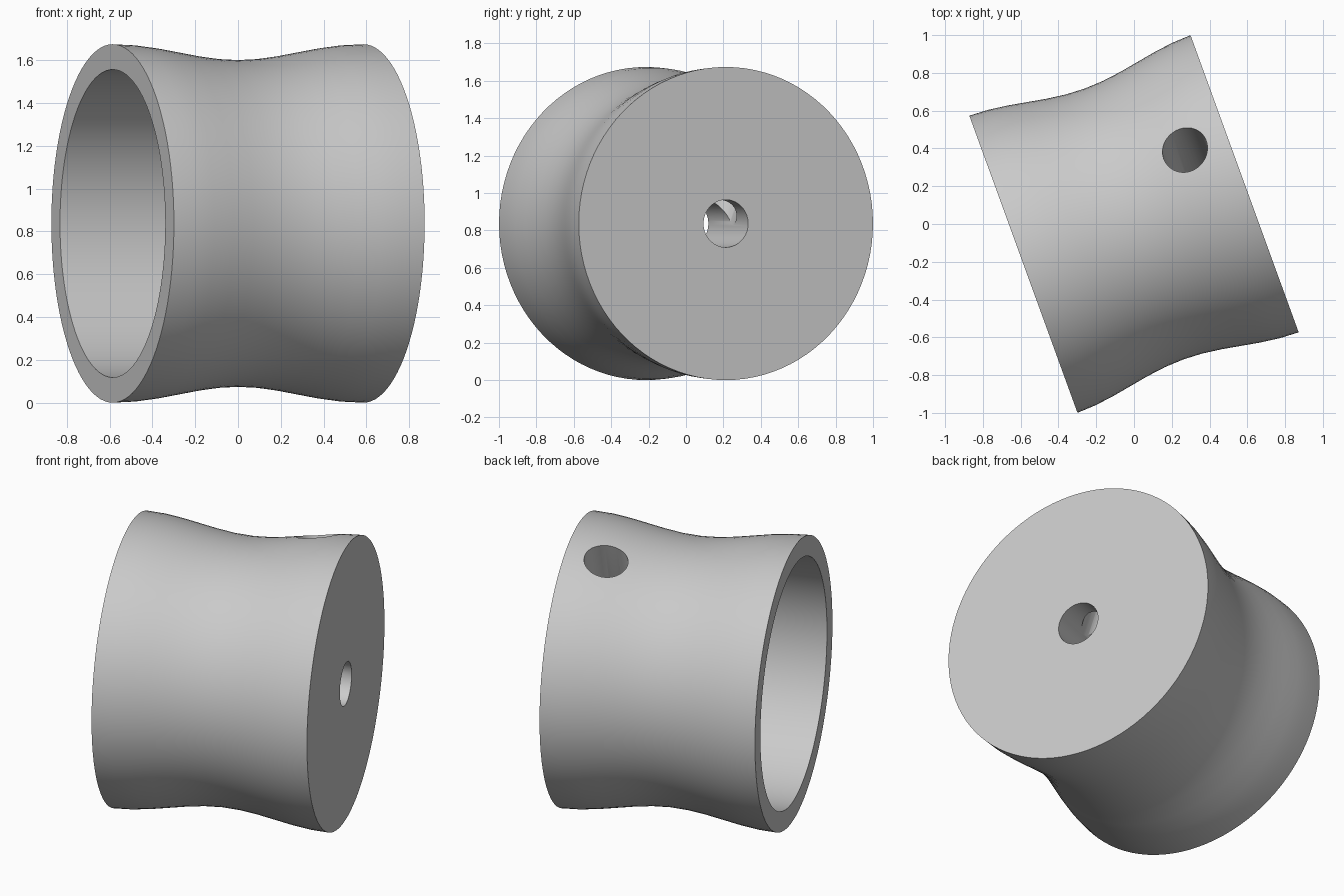
import bpy, bmesh, math
from mathutils import Matrix

if "Cube" in bpy.data.objects:
    bpy.data.objects.remove(bpy.data.objects["Cube"], do_unlink=True)

HALF = 0.623      # half length along the axis
RIM = 0.837       # radius at both ends
WAIST = 0.763     # radius in the middle
BORE = 0.719      # wide open bore
HOLE = 0.127      # narrow axial hole
TILT = math.radians(20)

grey = bpy.data.materials.new("plain_grey")
grey.use_nodes = True
colour = (0.59, 0.59, 0.59, 1)
grey.diffuse_color = colour
grey.node_tree.nodes["Principled BSDF"].inputs["Base Color"].default_value = colour


def outer_radius(a):
    mid, amp = (RIM + WAIST) / 2, (RIM - WAIST) / 2
    return mid - amp * math.cos(math.pi * a / HALF)


def make_object(name, bm):
    bmesh.ops.recalc_face_normals(bm, faces=bm.faces)
    mesh = bpy.data.meshes.new(name)
    bm.to_mesh(mesh)
    bm.free()
    mesh.materials.append(grey)
    obj = bpy.data.objects.new(name, mesh)
    bpy.context.collection.objects.link(obj)
    return obj


# Waisted body: closed (axis position, radius) profile turned about x
steps = 12
stations = [-HALF + 2 * HALF * i / steps for i in range(steps + 1)]
profile = [(a, outer_radius(a)) for a in stations]
profile += [(HALF, HOLE), (0, HOLE), (0, BORE), (-HALF, BORE)]
bm = bmesh.new()
verts = [bm.verts.new((a, 0, r)) for a, r in profile]
edges = [bm.edges.new((v, verts[(i + 1) % len(verts)])) for i, v in enumerate(verts)]
bmesh.ops.spin(bm, geom=verts + edges, cent=(0, 0, 0), axis=(1, 0, 0),
               angle=2 * math.pi, steps=96, use_merge=True)
bmesh.ops.remove_doubles(bm, verts=bm.verts, dist=1e-5)
body = make_object("waisted_body", bm)

# Radial side hole, running from the surface to the axial hole
bm = bmesh.new()
bmesh.ops.create_cone(bm, cap_ends=True, segments=64, radius1=0.122, radius2=0.122,
                      depth=1, matrix=Matrix.Translation((0.388, 0, 0.5)))
bmesh.ops.rotate(bm, verts=bm.verts, cent=(0, 0, 0), matrix=Matrix.Rotation(-TILT, 3, "X"))
cutter = make_object("side_hole_cutter", bm)
cutter.hide_render = True
cut = body.modifiers.new("side_hole", "BOOLEAN")
cut.operation = "DIFFERENCE"
cut.solver = "EXACT"
cut.object = cutter

bpy.ops.object.select_all(action="DESELECT")
body.select_set(True)
bpy.context.view_layer.objects.active = body
bpy.ops.object.modifier_apply(modifier=cut.name)
bpy.data.objects.remove(cutter, do_unlink=True)
bpy.ops.object.shade_smooth_by_angle(angle=math.radians(30))

# Turn the axis and stand the rim on the floor
body.rotation_euler.z = TILT
body.location.z = RIM
